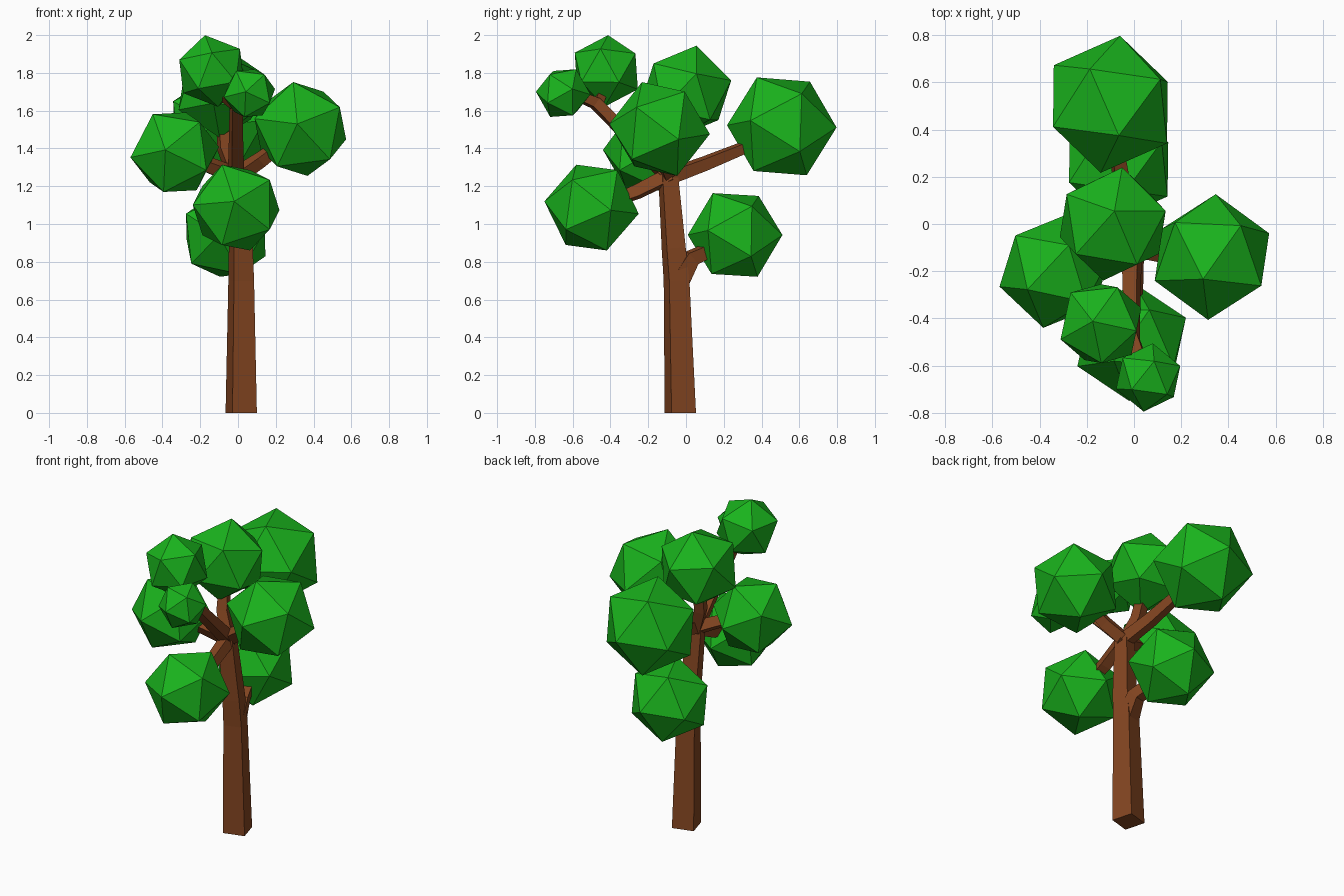
import bpy, bmesh
from math import cos, sin, radians
from mathutils import Vector, Matrix

if "Cube" in bpy.data.objects:
    bpy.data.objects.remove(bpy.data.objects["Cube"])


def material(name, color):
    m = bpy.data.materials.new(name)
    m.diffuse_color = color
    m.use_nodes = True
    m.node_tree.nodes["Principled BSDF"].inputs["Base Color"].default_value = m.diffuse_color
    return m


BARK = material("bark", (0.23, 0.06, 0.015, 1))
LEAF = material("leaf", (0.01, 0.45, 0.012, 1))


def finish(bm, name, mat):
    bmesh.ops.recalc_face_normals(bm, faces=bm.faces)
    me = bpy.data.meshes.new(name)
    bm.to_mesh(me)
    bm.free()
    me.materials.append(mat)
    ob = bpy.data.objects.new(name, me)
    bpy.context.collection.objects.link(ob)


def limb(name, path):
    """Square tapered tube through (x, y, z, radius) points."""
    bm = bmesh.new()
    pts = [Vector(p[:3]) for p in path]
    rings = []
    for i, p in enumerate(pts):
        d = (pts[min(i + 1, len(pts) - 1)] - pts[max(i - 1, 0)]).normalized()
        if p.z == 0:
            d = Vector((0, 0, 1))  # flat cut at the ground
        u = Vector((1, 0, 0))
        u = (u - d * u.dot(d)).normalized()
        v = d.cross(u)
        ring = []
        for k in range(4):
            a = radians(60.8 + 90 * k)
            ring.append(bm.verts.new(p + (u * cos(a) + v * sin(a)) * path[i][3]))
        rings.append(ring)
    for r0, r1 in zip(rings, rings[1:]):
        for k in range(4):
            bm.faces.new((r0[k], r0[(k + 1) % 4], r1[(k + 1) % 4], r1[k]))
    bm.faces.new(rings[0])
    bm.faces.new(rings[-1])
    finish(bm, name, BARK)


def basis(a, b):
    a = Vector(a).normalized()
    b = Vector(b)
    b = (b - a * b.dot(a)).normalized()
    return Matrix((a, b, a.cross(b))).transposed()


def foliage(name, center, radius, axis, ref):
    """Icosahedron with one corner along axis and a neighbour towards ref."""
    if not isinstance(ref, tuple):
        ref = (cos(radians(ref)), 0, sin(radians(ref)))
    bm = bmesh.new()
    bmesh.ops.create_icosphere(bm, subdivisions=1, radius=radius)
    bm.verts.ensure_lookup_table()
    v = bm.verts[0]
    n = v.link_edges[0].other_vert(v)
    rot = basis(axis, ref) @ basis(v.co, n.co).transposed()
    for w in bm.verts:
        w.co = rot @ w.co + Vector(center)
    finish(bm, name, LEAF)


# Trunk and branches
limb("trunk", [(.017, -.03, 0, .095), (.017, -.05, .7, .078),
               (.015, -.065, .87, .073), (-.005, -.09, 1.2, .062), (-.01, -.095, 1.29, .058)])
limb("low_back_branch", [(.015, -.05, .68, .07), (.01, .03, .82, .055), (-.03, .16, .88, .045)])
limb("low_front_branch", [(0, -.08, 1.26, .05), (0, -.26, 1.17, .045), (0, -.42, 1.11, .035)])
limb("back_branch", [(0, -.09, 1.25, .05), (-.04, .1, 1.32, .045), (-.09, .42, 1.45, .035)])
limb("right_branch", [(0, -.09, 1.26, .05), (.12, -.12, 1.34, .045), (.28, -.14, 1.46, .035)])
limb("left_branch", [(0, -.09, 1.25, .05), (-.12, -.14, 1.3, .045), (-.28, -.2, 1.36, .035)])
limb("top_branch", [(-.01, -.08, 1.25, .05), (-.07, -.05, 1.4, .045), (-.09, 0, 1.62, .035)])
limb("high_front_branch", [(-.01, -.1, 1.26, .05), (-.01, -.3, 1.46, .043),
                           (-.01, -.48, 1.64, .04), (.04, -.6, 1.69, .03)])
limb("high_front_twig", [(-.01, -.47, 1.63, .035), (-.08, -.45, 1.68, .032), (-.14, -.43, 1.76, .025)])

# Foliage clumps
foliage("back_foliage", (-.1, .507, 1.517), .293, (-.14, -.99, .02), 78)
foliage("low_back_foliage", (-.065, .26, .942), .253, (-.14, -.99, 0), 78)
foliage("right_foliage", (.33, -.14, 1.503), .268, (-.06, -.99, .1), 97.6)
foliage("left_foliage", (-.335, -.2, 1.38), .245, (-.2, -.97, .05), 117)
foliage("low_front_foliage", (-.01, -.5, 1.087), .252, (-.04, -.99, .13), 108)
foliage("top_foliage", (-.09, 0, 1.70), .25, (.04, .24, .06), (.01, .071, .237))
foliage("high_front_foliage", (-.14, -.422, 1.81), .193, (-.18, .05, .98), (.07, .157, .1))
foliage("small_front_foliage", (.06, -.65, 1.693), .146, (-.13, -.98, .05), 119)
